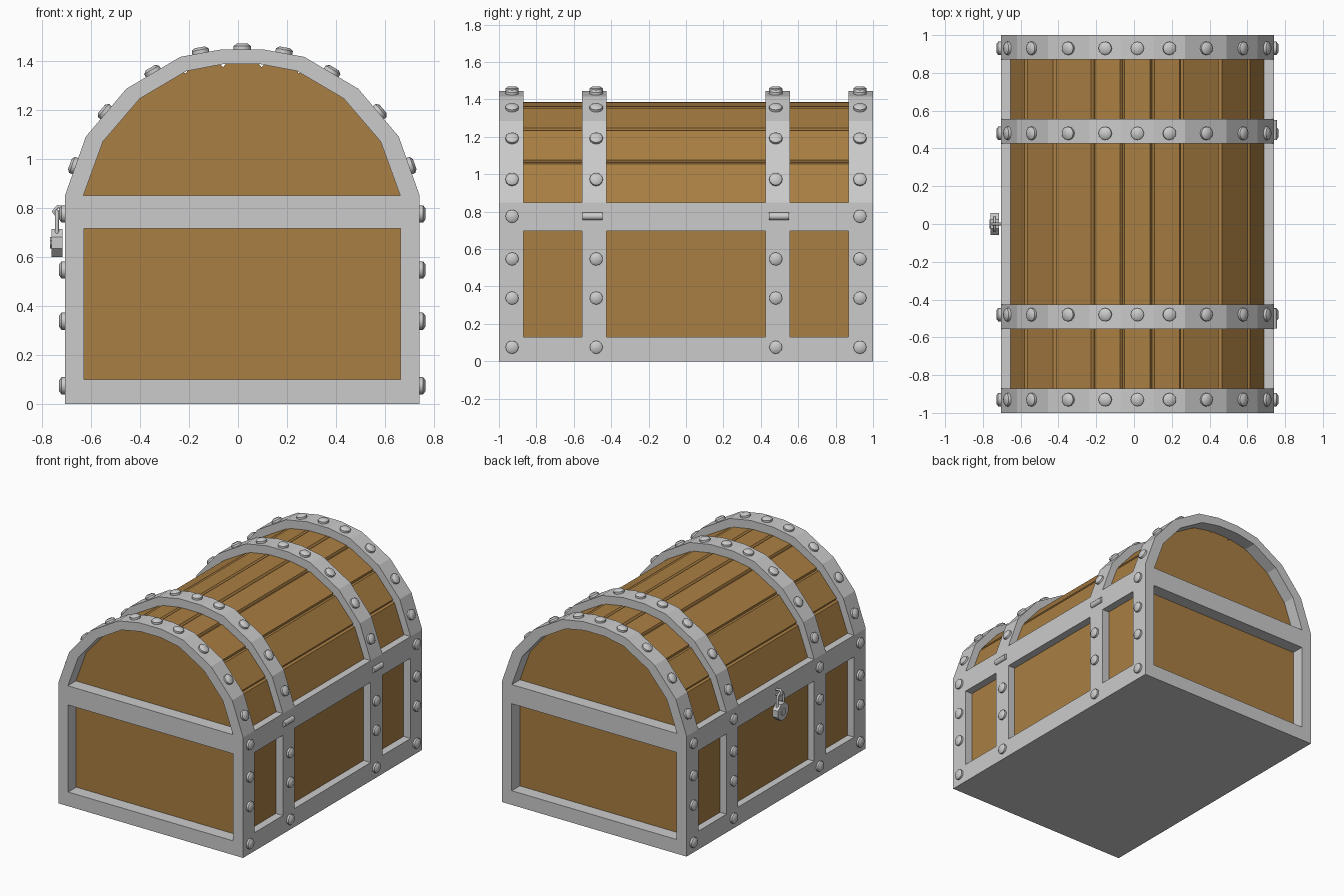
import bpy, bmesh
from math import pi, cos, sin
from mathutils import Vector, Matrix

if "Cube" in bpy.data.objects:
    bpy.data.objects.remove(bpy.data.objects["Cube"])

CX = 0.0175
XL, XR = -0.705, 0.74

wood = bpy.data.materials.new("wood")
wood.diffuse_color = (0.40, 0.21, 0.055, 1)
wood.use_nodes = True
wood.node_tree.nodes["Principled BSDF"].inputs["Base Color"].default_value = wood.diffuse_color


def finish(name, bm, mat=None, smooth=False):
    bmesh.ops.recalc_face_normals(bm, faces=bm.faces[:])
    me = bpy.data.meshes.new(name)
    bm.to_mesh(me)
    bm.free()
    ob = bpy.data.objects.new(name, me)
    bpy.context.collection.objects.link(ob)
    if mat:
        me.materials.append(mat)
    if smooth:
        bpy.ops.object.select_all(action='DESELECT')
        ob.select_set(True)
        bpy.context.view_layer.objects.active = ob
        bpy.ops.object.shade_smooth_by_angle(angle=0.7)
    return ob


def box(name, x0, x1, y0, y1, z0, z1, mat=None):
    bm = bmesh.new()
    bmesh.ops.create_cube(bm, size=1, matrix=Matrix.LocRotScale(
        Vector(((x0 + x1) / 2, (y0 + y1) / 2, (z0 + z1) / 2)), None,
        Vector((x1 - x0, y1 - y0, z1 - z0))))
    return finish(name, bm, mat)


def prism(name, pts, y0, y1, mat=None):
    bm = bmesh.new()
    f = bm.faces.new([bm.verts.new((x, y0, z)) for x, z in pts])
    r = bmesh.ops.extrude_face_region(bm, geom=[f])
    vs = [v for v in r['geom'] if isinstance(v, bmesh.types.BMVert)]
    bmesh.ops.translate(bm, verts=vs, vec=(0, y1 - y0, 0))
    return finish(name, bm, mat)


def tube(name, pts, r):
    cu = bpy.data.curves.new(name, 'CURVE')
    cu.dimensions = '3D'
    cu.bevel_depth = r
    cu.bevel_resolution = 1
    cu.use_fill_caps = True
    sp = cu.splines.new('POLY')
    sp.points.add(len(pts) - 1)
    for p, co in zip(sp.points, pts):
        p.co = (*co, 1)
    bpy.context.collection.objects.link(bpy.data.objects.new(name, cu))


def mirrored(half, cx):
    return half + [(2 * cx - x, z) for x, z in reversed(half)]


# Arch profiles of the lid
outer = mirrored([(-0.705, 0.85), (-0.62, 1.09), (-0.455, 1.285), (-0.235, 1.415), (-0.068, 1.445)], CX)
inner = mirrored([(-0.63, 0.85), (-0.55, 1.07), (-0.40, 1.245), (-0.21, 1.357), (-0.062, 1.385)], 0.0155)

# Wooden lid: one plank per facet with a small groove between planks
plank = [Vector((CX + (x - CX) * 0.93, 0.85 + (z - 0.85) * 0.902)) for x, z in outer]
lid = [plank[0]]
for a, b, c in zip(plank, plank[1:], plank[2:]):
    lid += [b + (a - b).normalized() * 0.012,
            b + (Vector((CX, 0.85)) - b).normalized() * 0.014,
            b + (c - b).normalized() * 0.012]
lid.append(plank[-1])
prism("lid_planks", [tuple(p) for p in lid], -0.91, 0.91, wood)

# Wooden body
box("body_planks", -0.655, 0.685, -0.91, 0.91, 0.05, 0.85, wood)

# Metal bands: arch above, posts below
bands = [("end", -1, -0.87), ("middle", -0.555, -0.425), ("middle", 0.425, 0.555), ("end", 0.87, 1)]
for n, y0, y1 in bands:
    prism(n + "_arch", outer + inner[::-1], y0, y1)
    t = 0.0775 if n == "end" else 0.06
    box(n + "_post_left", XL, XL + t, y0, y1, 0, 0.85)
    box(n + "_post_right", XR - t, XR, y0, y1, 0, 0.85)

# Base and rails
box("base", XL, XR, -1, 1, 0, 0.10)
for n, x0 in (("left", XL), ("right", XR - 0.06)):
    box("base_rail_" + n, x0, x0 + 0.06, -0.9, 0.9, 0, 0.13)
    box("rim_rail_" + n, x0, x0 + 0.06, -0.9, 0.9, 0.697, 0.85)
for n, y0 in (("front", -1), ("back", 0.87)):
    box("rim_rail_" + n, XL, XR, y0, y0 + 0.13, 0.715, 0.85)


# Rivets
def rivet(bm, p, n):
    m = Matrix.Translation(p) @ Vector(n).to_track_quat('Z', 'Y').to_matrix().to_4x4()
    for r1, r2, z, d in ((0.035, 0.035, 0.004, 0.02), (0.035, 0.022, 0.019, 0.01)):
        bmesh.ops.create_cone(bm, cap_ends=True, segments=12, radius1=r1, radius2=r2,
                              depth=d, matrix=m @ Matrix.Translation((0, 0, z)))


bm = bmesh.new()
for y in (-0.93, -0.48, 0.48, 0.93):
    for (x0, z0), (x1, z1) in zip(outer, outer[1:]):
        rivet(bm, ((x0 + x1) / 2, y, (z0 + z1) / 2), (z0 - z1, 0, x1 - x0))
    for z in (0.075, 0.338, 0.547, 0.775):
        rivet(bm, (XL, y, z), (-1, 0, 0))
        if z < 0.7 or abs(y) > 0.6:
            rivet(bm, (XR, y, z), (1, 0, 0))
finish("rivets", bm, smooth=True)

# Hinge barrels
for y in (-0.5, 0.497):
    bm = bmesh.new()
    bmesh.ops.create_cone(bm, cap_ends=True, segments=16, radius1=0.02, radius2=0.02, depth=0.105,
                          matrix=Matrix.Translation((0.738, y, 0.775)) @ Matrix.Rotation(pi / 2, 4, 'X'))
    finish("hinge", bm, smooth=True)

# Padlock: eight-sided body, keyhole plate, shackle and staple
bm = bmesh.new()
for r, x, d in ((0.062, -0.738, 0.044), (0.025, -0.761, 0.008)):
    bmesh.ops.create_cone(bm, cap_ends=True, segments=8, radius1=r, radius2=r, depth=d,
                          matrix=Matrix.Translation((x, 0, 0.657)) @ Matrix.Rotation(pi / 2, 4, 'Y')
                          @ Matrix.Rotation(pi / 8, 4, 'Z'))
finish("padlock_body", bm)
arc = [(-0.738, 0.035 * cos(a), 0.752 + 0.035 * sin(a)) for a in [i * pi / 8 for i in range(9)]]
tube("padlock_shackle", [(-0.738, 0.035, 0.69)] + arc + [(-0.738, -0.035, 0.69)], 0.008)
tube("lock_staple", [(-0.70, 0, 0.80), (-0.735, 0, 0.805), (-0.752, 0, 0.785),
                     (-0.735, 0, 0.765), (-0.70, 0, 0.765)], 0.008)
